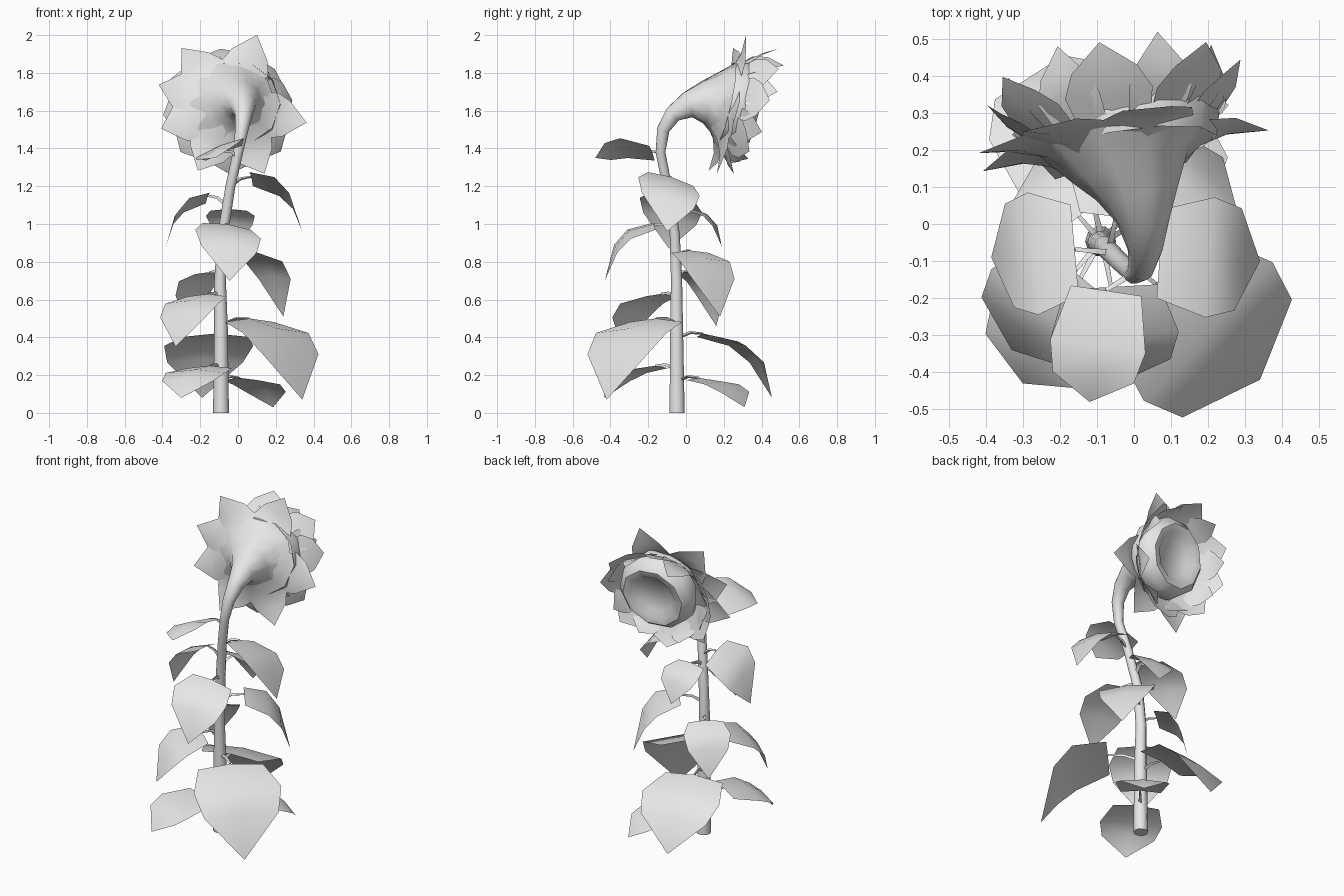
import bpy, bmesh, math
from mathutils import Vector

if "Cube" in bpy.data.objects:
    bpy.data.objects.remove(bpy.data.objects["Cube"])

grey = bpy.data.materials.new("light_grey")
grey.diffuse_color = (0.8, 0.8, 0.8, 1)
grey.use_nodes = True
grey.node_tree.nodes["Principled BSDF"].inputs["Base Color"].default_value = grey.diffuse_color


def finish(bm, name, angle=40):
    me = bpy.data.meshes.new(name)
    bm.to_mesh(me)
    bm.free()
    ob = bpy.data.objects.new(name, me)
    bpy.context.collection.objects.link(ob)
    me.materials.append(grey)
    bpy.ops.object.select_all(action='DESELECT')
    ob.select_set(True)
    bpy.context.view_layer.objects.active = ob
    bpy.ops.object.shade_smooth_by_angle(angle=math.radians(angle))
    return ob


def loft(bm, rings, sides, caps=(True, True)):
    """Skin circles given as (centre, radius, normal)."""
    loops = []
    for c, r, n in rings:
        u = (Vector((1, 0, 0)) - n * n.x).normalized()
        v = n.cross(u)
        loops.append([bm.verts.new(c + r * (u * math.cos(a) + v * math.sin(a)))
                      for a in (2 * math.pi * i / sides for i in range(sides))])
    for a, b in zip(loops, loops[1:]):
        for i in range(sides):
            j = (i + 1) % sides
            bm.faces.new((a[i], a[j], b[j], b[i]))
    if caps[0]:
        bm.faces.new(loops[0][::-1])
    if caps[1]:
        bm.faces.new(loops[-1])


def blade(bm, rows):
    """Creased sheet from (left, middle, right) rows, closing on a tip point."""
    grid = [[bm.verts.new(p) for p in row] for row in rows[:-1]]
    tip = bm.verts.new(rows[-1])
    for a, b in zip(grid, grid[1:]):
        for i in (0, 1):
            bm.faces.new((a[i], a[i + 1], b[i + 1], b[i]))
    for i in (0, 1):
        bm.faces.new((grid[-1][i], grid[-1][i + 1], tip))


# Flower head frame: facing axis, sideways and up directions
C = Vector((-0.03, 0.22, 1.63))
N = Vector((-0.13, 0.97, -0.21)).normalized()
X = (Vector((1, 0, 0)) - N * N.x).normalized()
Z = X.cross(N)

# Stem that bends over and flares into the back of the flower
path = [(-.09, -.047, 0, .042), (-.09, -.05, .45, .036), (-.095, -.05, .7, .031),
        (-.08, -.06, .95, .028), (-.04, -.1, 1.2, .026), (0, -.135, 1.38, .027),
        (.02, -.12, 1.5, .035), (.03, -.07, 1.58, .047), (.025, .01, 1.63, .072),
        (.01, .09, 1.643, .115), (-.01, .16, 1.64, .165)]
pts = [Vector(p[:3]) for p in path] + [C]
rings = []
for i, p in enumerate(path):
    n = Vector((0, 0, 1)) if i == 0 else (pts[i + 1] - pts[i - 1]).normalized()
    rings.append((pts[i], p[3], n))
rings.append((C, .235, N))
bm = bmesh.new()
loft(bm, rings, 10, (True, False))
finish(bm, "stem", 60)

# Seed disc: fat rounded rim with a sunken flat centre
bm = bmesh.new()
profile = [(.225, 0), (.24, .06), (.23, .12), (.19, .16), (.15, .155), (.115, .125)]
D = C + Vector((.03, -.01, .012))
loft(bm, [(D + N * h, r, N) for r, h in profile], 10, (False, True))
finish(bm, "seed_disc", 50)


# Petal layers: rows of (radius, forward offset, half width, edge lift)
def petals(name, angles, rows, lean):
    bm = bmesh.new()
    for deg in angles:
        a = math.radians(deg)
        out = X * math.cos(a) + Z * math.sin(a)
        side = Z * math.cos(a) - X * math.sin(a)
        sheet = []
        for r, h, w, lift in rows:
            # upper petals reach further forward than lower ones
            mid = C + out * r + N * h * (1 + lean * math.sin(a))
            e = N * lift
            sheet.append((mid - side * w + e, mid, mid + side * w + e) if w else mid)
        blade(bm, sheet)
    finish(bm, name, 50)


petals("outer_petals", (71, 132, -12, 200, 166, -65, 243),
       [(.13, -.085, .06, .025), (.215, -.025, .13, .04), (.295, .0, .10, .02), (.405, 0, 0, 0)], 0)
petals("middle_petals", (12, 44, 96, 150, 185, 222, 270, -38),
       [(.18, -.02, .09, .02), (.26, .05, .12, .02), (.31, .1, .09, .01), (.35, .16, 0, 0)], .3)
petals("inner_petals", (25, 65, 120, 165, 205, 250, 300, 340),
       [(.22, .02, .08, .0), (.27, .08, .095, -.01), (.29, .13, .07, -.01), (.295, .19, 0, 0)], .25)

# Leaves: (stem attach, blade base, tip, half width, arch, roll in degrees)
leaves = [
    ((-.08, -.05, .47), (.06, -.16, .50), (.34, -.42, .07), .255, 0, 0),
    ((-.09, -.04, .40), (-.12, .09, .42), (-.19, .455, .08), .24, 0, 0),
    ((-.09, -.05, .23), (-.15, -.16, .25), (-.30, -.43, .08), .18, 0, 0),
    ((-.09, -.05, .17), (.01, .07, .185), (.185, .31, .03), .155, 0, 0),
    ((-.09, -.05, .61), (-.16, -.13, .63), (-.33, -.34, .35), .18, 0, 0),
    ((-.09, -.05, .82), (.03, .02, .86), (.24, .18, .51), .165, 0, 0),
    ((-.09, -.05, .72), (-.15, .02, .745), (-.27, .16, .46), .135, 0, 0),
    ((-.04, -.10, 1.20), (.07, -.08, 1.25), (.34, -.10, .96), .17, 0, -17),
    ((-.06, -.08, 1.10), (-.16, -.07, 1.15), (-.385, -.09, .87), .17, 0, 13),
    ((-.08, -.06, .96), (-.06, -.17, 1.0), (-.045, -.43, .70), .175, 0, -8),
    ((-.07, -.07, 1.04), (-.05, .02, 1.08), (-.03, .19, .88), .13, 0, 0),
    ((0, -.135, 1.35), (-.075, -.18, 1.385), (-.12, -.48, 1.35), .14, .035, 22),
]
# Blade rows: (share of reach, share of drop, share of half width)
shape = [(0, 0, .74), (.5, .12, 1), (.78, .39, .85), (1, 1, 0)]
bm_leaf, bm_stalk = bmesh.new(), bmesh.new()
for root, base, tip, w, arch, roll in leaves:
    root, base, tip = Vector(root), Vector(base), Vector(tip)
    run = tip - base
    roll = math.radians(roll)
    side = Vector((-run.y, run.x, 0)).normalized() * math.cos(roll)
    side.z = math.sin(roll)
    sheet = []
    for s, d, f in shape:
        mid = base + Vector((run.x * s, run.y * s, run.z * d + 4 * s * (1 - s) * arch))
        drop = Vector((0, 0, .1 * w * f))
        sheet.append((mid + side * w * f - drop, mid, mid - side * w * f - drop) if f else mid)
    blade(bm_leaf, sheet)
    # Thin stalk arching from the stem to the blade
    mid = (root + base) / 2 + Vector((0, 0, .015))
    n = (base - root).normalized()
    u = n.cross(Vector((0, 0, 1))).normalized()
    v = u.cross(n)
    loops = [[bm_stalk.verts.new(p + r * (u * math.cos(a) + v * math.sin(a)))
              for a in (0, 2.094, 4.189)]
             for p, r in ((root, .012), (mid, .009), (base, .007))]
    for a, b in zip(loops, loops[1:]):
        for i in range(3):
            bm_stalk.faces.new((a[i], a[(i + 1) % 3], b[(i + 1) % 3], b[i]))
bmesh.ops.recalc_face_normals(bm_stalk, faces=bm_stalk.faces)
finish(bm_leaf, "leaves")
finish(bm_stalk, "leaf_stalks", 60)
